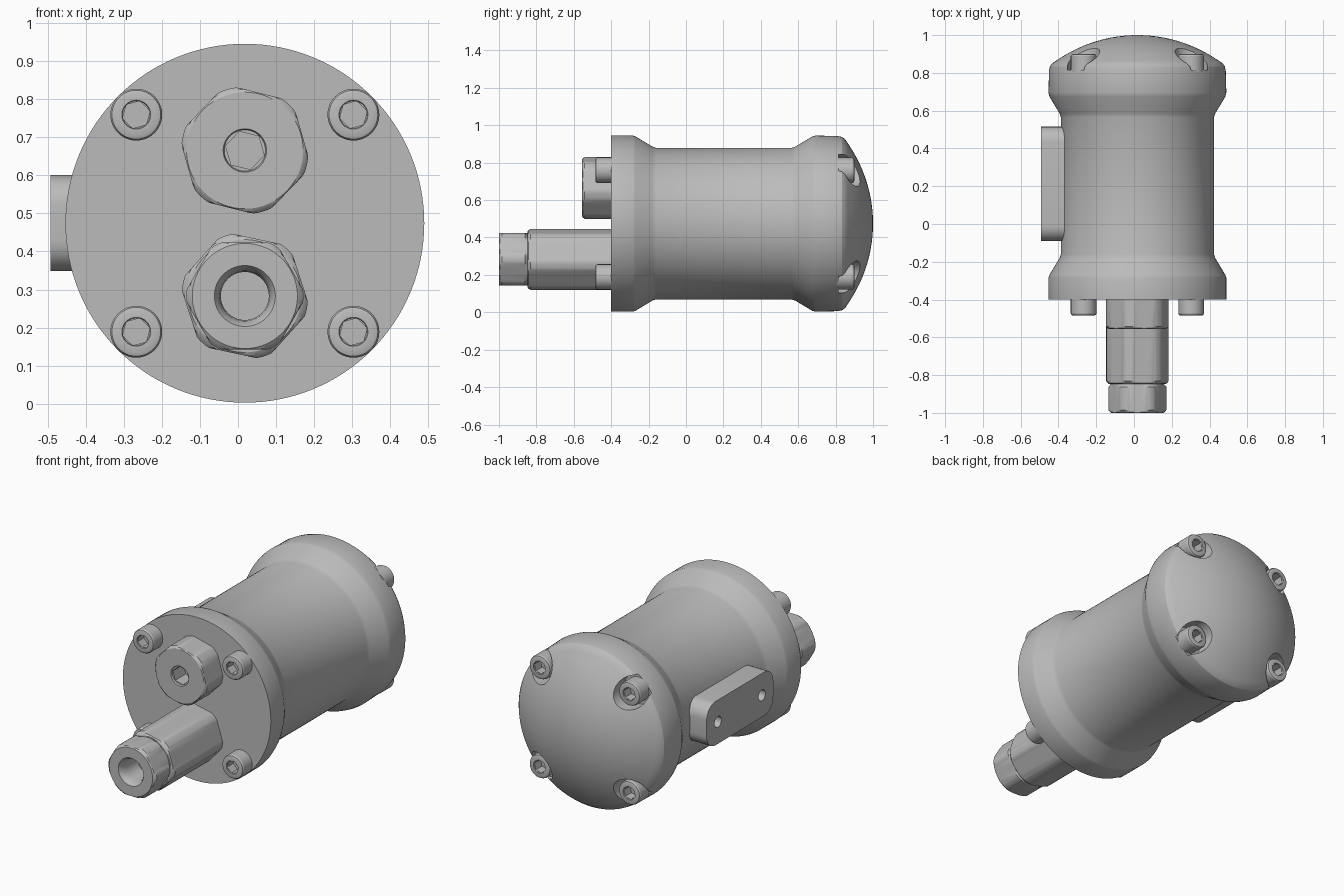
import bpy, bmesh
from math import pi, cos, sin, tau, radians

cube = bpy.data.objects.get("Cube")
if cube:
    bpy.data.objects.remove(cube, do_unlink=True)

grey = bpy.data.materials.new("machined_grey")
grey.use_nodes = True
COLOUR = (0.5, 0.5, 0.5, 1)
grey.diffuse_color = COLOUR
grey.node_tree.nodes["Principled BSDF"].inputs["Base Color"].default_value = COLOUR

CX, CZ = 0.018, 0.474      # main axis
BOLT = 0.285               # bolt offset from the axis


def make_object(name, bm):
    bmesh.ops.remove_doubles(bm, verts=bm.verts, dist=1e-5)
    bmesh.ops.recalc_face_normals(bm, faces=bm.faces)
    mesh = bpy.data.meshes.new(name)
    bm.to_mesh(mesh)
    bm.free()
    obj = bpy.data.objects.new(name, mesh)
    bpy.context.collection.objects.link(obj)
    mesh.materials.append(grey)
    return obj


def lathe(name, x, z, profile, turn=0, steps=96):
    """Turn (y, radius[, hex apothem]) points about y; an apothem trims the ring to a hexagon."""
    bm = bmesh.new()
    rings = []
    for y, r, *hexagon in profile:
        ring = []
        for i in range(steps):
            a = tau * i / steps
            rad = r
            if hexagon:
                rad = min(r, hexagon[0] / cos(a % (pi / 3) - pi / 6))
            b = a + radians(turn)
            ring.append(bm.verts.new((x + rad * cos(b), y, z + rad * sin(b))))
        rings.append(ring)
    for p, q in zip(rings, rings[1:]):
        for i in range(steps):
            j = (i + 1) % steps
            bm.faces.new((p[i], p[j], q[j], q[i]))
    return make_object(name, bm)


def cut(obj, cutters):
    for c in cutters:
        c.hide_render = True
        mod = obj.modifiers.new("cut", "BOOLEAN")
        mod.operation = "DIFFERENCE"
        mod.solver = "EXACT"
        mod.object = c
    graph = bpy.context.evaluated_depsgraph_get()
    mesh = bpy.data.meshes.new_from_object(obj.evaluated_get(graph))
    obj.modifiers.clear()
    obj.data = mesh
    for c in cutters:
        bpy.data.objects.remove(c, do_unlink=True)


def smooth(obj, angle=25):
    bpy.ops.object.select_all(action="DESELECT")
    obj.select_set(True)
    bpy.context.view_layer.objects.active = obj
    bpy.ops.object.shade_smooth_by_angle(angle=radians(angle))


corners = [(CX + sx * BOLT, CZ + sz * BOLT) for sx in (-1, 1) for sz in (-1, 1)]

# Housing: flanged cylinder with a domed rear cap
profile = [(-0.4, 0), (-0.4, 0.471), (-0.285, 0.471), (-0.27, 0.466),
           (-0.18, 0.412), (-0.16, 0.405), (0.565, 0.405), (0.585, 0.412),
           (0.675, 0.466), (0.695, 0.471), (0.81, 0.468), (0.835, 0.463),
           (0.852, 0.45), (0.865, 0.43)]
dome = 0.75
for i in range(1, 13):
    r = 0.43 * (1 - i / 12)
    profile.append((1 - dome + (dome ** 2 - r ** 2) ** 0.5, r))
housing = lathe("housing", CX, CZ, profile, steps=128)
cut(housing, [lathe("pocket_cutter", x, z, [(0.815, 0), (0.815, 0.086), (1.1, 0.086), (1.1, 0)], steps=48)
              for x, z in corners])
smooth(housing)

# Socket-head bolts, front and rear
for side, base, d in (("front", -0.4, -1), ("rear", 0.815, 1)):
    for n, (x, z) in enumerate(corners):
        pts = [(-0.01, 0), (-0.01, 0.068), (0.074, 0.068), (0.082, 0.064),
               (0.085, 0.056), (0.085, 0.038), (0.08, 0.036), (0.08, 0.04, 0.032),
               (0.025, 0.04, 0.032), (0.025, 0)]
        smooth(lathe(f"{side}_bolt_{n + 1}", x, z,
                     [(base + d * p[0], *p[1:]) for p in pts], turn=15, steps=48))

# Upper hexagonal plug with a hex socket
smooth(lathe("upper_plug", CX, 0.665, [
    (-0.39, 0), (-0.39, 0.167, 0.156), (-0.542, 0.167, 0.156), (-0.55, 0.161, 0.156),
    (-0.555, 0.153), (-0.555, 0.057), (-0.545, 0.054), (-0.545, 0.06, 0.045),
    (-0.45, 0.06, 0.045), (-0.45, 0)], turn=-14))

# Lower outlet: long hexagonal body and a smaller hexagonal nut
smooth(lathe("outlet_body", CX, 0.283, [
    (-0.39, 0), (-0.39, 0.166, 0.153), (-0.832, 0.166, 0.153), (-0.842, 0.158, 0.153),
    (-0.848, 0.148), (-0.848, 0)], turn=-12))
smooth(lathe("outlet_nut", CX, 0.283, [
    (-0.84, 0), (-0.84, 0.141), (-0.848, 0.141), (-0.862, 0.154, 0.141),
    (-0.984, 0.154, 0.141), (-0.994, 0.146, 0.141), (-1.0, 0.138),
    (-1.0, 0.08), (-0.99, 0.073), (-0.97, 0.066), (-0.945, 0.063),
    (-0.76, 0.063), (-0.76, 0)]))

# Side mounting pad with rounded corners and two holes
PAD_Y, PAD_Z, HALF_L, HALF_H, ROUND = 0.212, 0.474, 0.303, 0.126, 0.08
bm = bmesh.new()
outline = []
for k, (sy, sz) in enumerate(((1, 1), (-1, 1), (-1, -1), (1, -1))):
    for i in range(9):
        a = pi / 2 * (k + i / 8)
        outline.append(bm.verts.new((-0.492, PAD_Y + sy * (HALF_L - ROUND) + ROUND * cos(a),
                                     PAD_Z + sz * (HALF_H - ROUND) + ROUND * sin(a))))
face = bm.faces.new(outline)
extruded = bmesh.ops.extrude_face_region(bm, geom=[face], use_keep_orig=True)["geom"]
bmesh.ops.translate(bm, vec=(0.17, 0, 0),
                    verts=[g for g in extruded if isinstance(g, bmesh.types.BMVert)])
pad = make_object("mounting_pad", bm)
drills = []
for s in (-1, 1):
    bpy.ops.mesh.primitive_cylinder_add(vertices=32, radius=0.031, depth=0.2,
                                        location=(-0.51, PAD_Y + s * 0.2, PAD_Z),
                                        rotation=(0, pi / 2, 0))
    drills.append(bpy.context.object)
    drills[-1].data.materials.append(grey)
bpy.context.view_layer.update()
cut(pad, drills)
smooth(pad)
